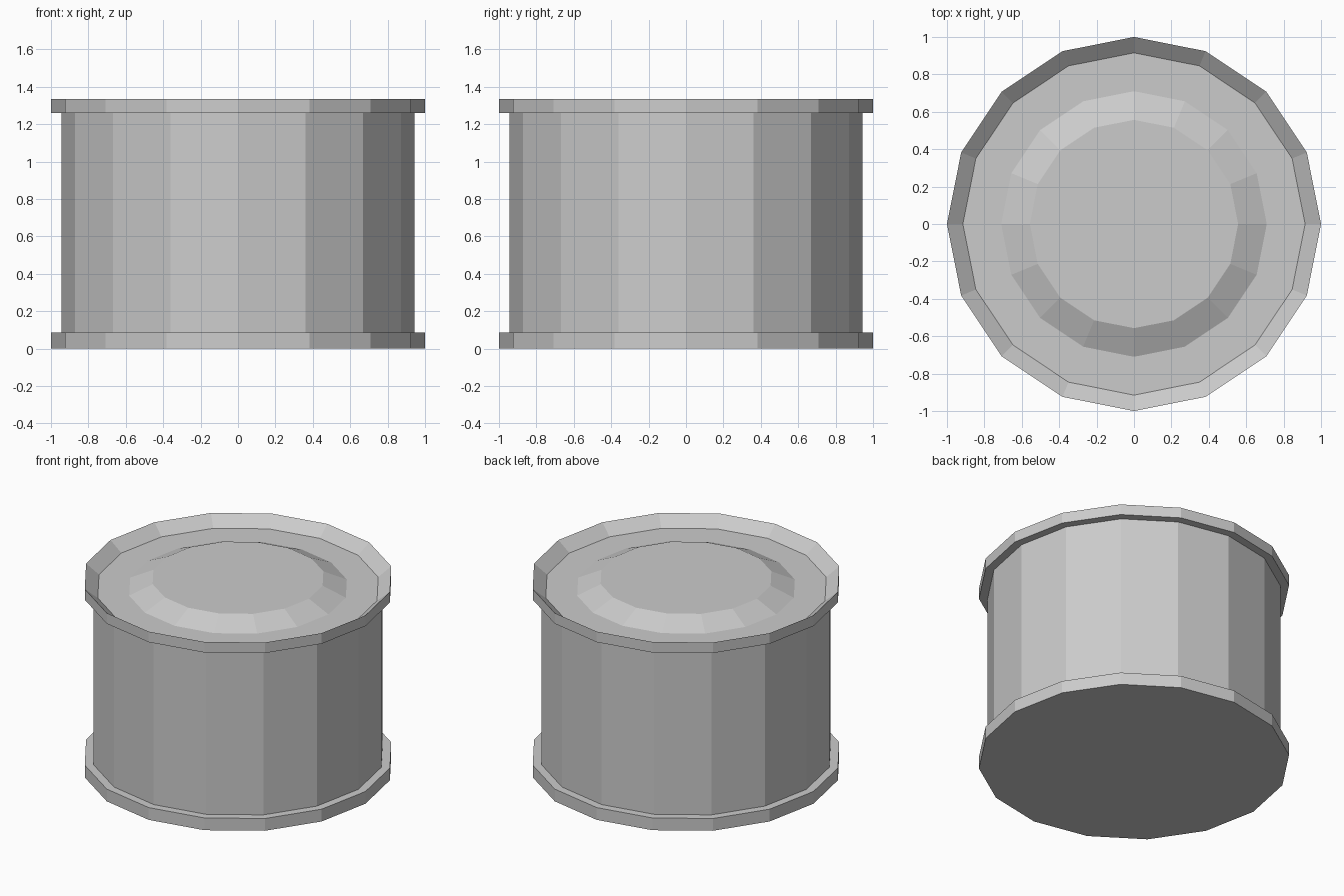
import bpy
from math import cos, sin, pi

SIDES = 16

cube = bpy.data.objects.get("Cube")
if cube:
    bpy.data.objects.remove(cube, do_unlink=True)

grey = bpy.data.materials.new("light_grey_metal")
grey.use_nodes = True
colour = (0.6, 0.6, 0.6, 1)
grey.diffuse_color = colour
grey.node_tree.nodes["Principled BSDF"].inputs["Base Color"].default_value = colour


def lathe(name, profile):
    """Turn a (radius, height) profile, from bottom to top, into a capped solid."""
    verts = [(r * cos(2 * pi * i / SIDES), r * sin(2 * pi * i / SIDES), z)
             for r, z in profile for i in range(SIDES)]
    faces = [tuple(reversed(range(SIDES)))]
    for k in range(len(profile) - 1):
        a, b = k * SIDES, (k + 1) * SIDES
        for i in range(SIDES):
            j = (i + 1) % SIDES
            faces.append((a + i, a + j, b + j, b + i))
    faces.append(tuple(range(len(verts) - SIDES, len(verts))))
    mesh = bpy.data.meshes.new(name)
    mesh.from_pydata(verts, [], faces)
    mesh.materials.append(grey)
    obj = bpy.data.objects.new(name, mesh)
    bpy.context.collection.objects.link(obj)
    return obj


# One closed can: base rim, wall, top rim sloping in to the lid, raised lid centre
BODY, LID, TOP = 0.944, 1.265, 1.335
lathe("can", [
    (1, 0), (1, 0.087),
    (BODY, 0.087), (BODY, 1.26),
    (1, 1.26), (1, TOP),
    (0.915, LID), (0.71, LID),
    (0.557, TOP),
])
